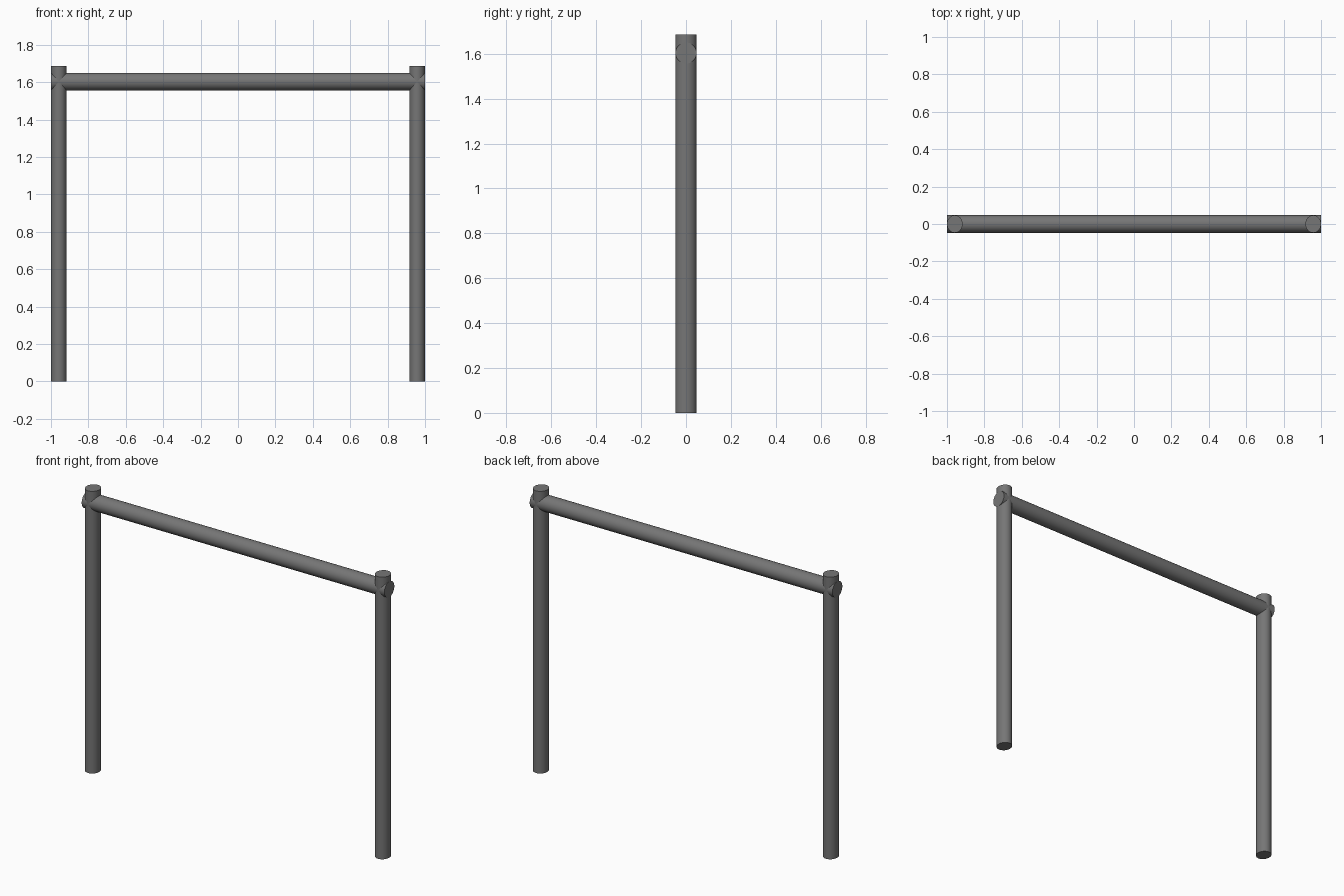
import bpy
import math

if "Cube" in bpy.data.objects:
    bpy.data.objects.remove(bpy.data.objects["Cube"], do_unlink=True)

# Dark grey metal
GREY = (0.18, 0.18, 0.18, 1.0)
metal = bpy.data.materials.new("dark_grey_metal")
metal.use_nodes = True
metal.diffuse_color = GREY
metal.node_tree.nodes["Principled BSDF"].inputs["Base Color"].default_value = GREY

RADIUS = 0.047
POST_HALF_WIDTH = 0.042
POST_HEIGHT = 1.685
BAR_HEIGHT = 1.603


def tube(name, length, location, rotation=(0, 0, 0), squash=1.0):
    bpy.ops.mesh.primitive_cylinder_add(
        vertices=32, radius=RADIUS, depth=length,
        location=location, rotation=rotation)
    obj = bpy.context.object
    obj.name = name
    obj.scale.x = squash
    bpy.ops.object.transform_apply(location=False, rotation=True, scale=True)
    obj.data.materials.append(metal)
    bpy.ops.object.shade_smooth_by_angle(angle=math.radians(30))
    return obj


# Upright posts, slightly narrower across the frame
for side, name in ((1, "left_post"), (-1, "right_post")):
    tube(name, POST_HEIGHT, (side * (1 - POST_HALF_WIDTH), 0, POST_HEIGHT / 2),
         squash=POST_HALF_WIDTH / RADIUS)

# Crossbar running through both posts
tube("crossbar", 2.0, (0, 0, BAR_HEIGHT), rotation=(0, math.pi / 2, 0))
